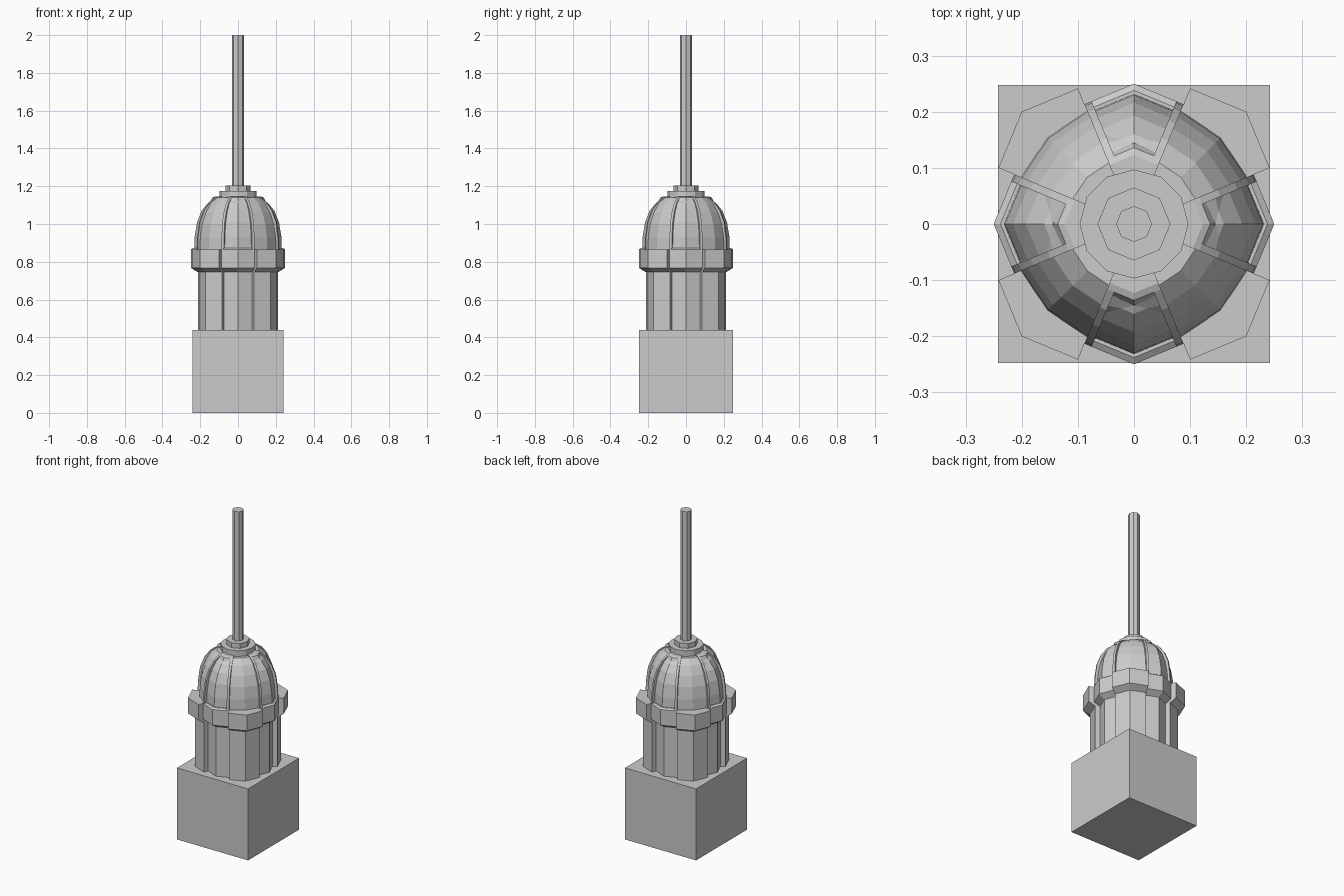
import bpy
import bmesh
from math import sin, cos, pi, radians

if "Cube" in bpy.data.objects:
    bpy.data.objects.remove(bpy.data.objects["Cube"])

stone = bpy.data.materials.new("grey_stone")
stone.use_nodes = True
stone.diffuse_color = (0.6, 0.6, 0.6, 1)
stone.node_tree.nodes["Principled BSDF"].inputs["Base Color"].default_value = (0.6, 0.6, 0.6, 1)


def loft(name, rings):
    """Skin a stack of equal-length rings and cap both ends."""
    bm = bmesh.new()
    loops = [[bm.verts.new(p) for p in ring] for ring in rings]
    n = len(loops[0])
    for low, high in zip(loops, loops[1:]):
        for i in range(n):
            j = (i + 1) % n
            bm.faces.new((low[i], low[j], high[j], high[i]))
    bm.faces.new(loops[0][::-1])
    bm.faces.new(loops[-1])
    bmesh.ops.recalc_face_normals(bm, faces=bm.faces)
    mesh = bpy.data.meshes.new(name)
    bm.to_mesh(mesh)
    bm.free()
    mesh.materials.append(stone)
    obj = bpy.data.objects.new(name, mesh)
    bpy.context.collection.objects.link(obj)
    return obj


def turned(name, profile, sides):
    """Faceted solid of revolution."""
    return loft(name, [[(r * cos(2 * pi * i / sides), r * sin(2 * pi * i / sides), z)
                        for i in range(sides)] for r, z in profile])


def edge_point(r, s, angle, z):
    """Point on an octagon of radius r; s runs -1..1 across one corner."""
    half = radians(22.5)
    along = s * r * sin(half) * cos(half)
    out = r * (1 - abs(s) * sin(half) ** 2)
    return (out * cos(angle) - along * sin(angle), out * sin(angle) + along * cos(angle), z)


def wedge(name, profile, angle, spans=None):
    """Eighth of an octagonal solid, centred on a corner."""
    rings = []
    for r, z in profile:
        span = spans(r) if spans else (-1, 0, 1)
        rings.append([(0, 0, z)] + [edge_point(r, s, angle, z) for s in span])
    return loft(name, rings)


# Square plinth
loft("plinth", [[(x * 0.242, y * 0.248, z) for x, y in ((-1, -1), (1, -1), (1, 1), (-1, 1))]
                for z in (0, 0.44)])

# Dome core, cap rings and mast
turned("dome", [(0.218, 0.86), (0.216, 0.93), (0.205, 1.0), (0.184, 1.06),
                (0.155, 1.11), (0.118, 1.14)], 16)
turned("lower_cap", [(0.097, 1.13), (0.097, 1.175)], 12)
turned("upper_cap", [(0.065, 1.17), (0.065, 1.205)], 8)
turned("mast", [(0.032, 1.2), (0.032, 2.0)], 8)

panel = [(0.232, 0.86), (0.23, 0.93), (0.217, 1.01), (0.193, 1.07), (0.16, 1.11), (0.13, 1.126)]
rib = [(0.25, 0.86), (0.247, 0.93), (0.235, 1.01), (0.21, 1.07), (0.174, 1.115),
       (0.136, 1.14), (0.123, 1.145)]
bar = [(0.145, 1.122), (0.136, 1.14), (0.123, 1.145)]

for k, side in enumerate(("left", "back", "right", "front")):
    face = k * pi / 2
    corner = face + pi / 4
    # Recessed bay on each face
    wedge(side + "_shaft_bay", [(0.213, 0.44), (0.213, 0.76)], face)
    wedge(side + "_collar_bay", [(0.213, 0.745), (0.25, 0.768), (0.25, 0.865), (0.238, 0.873)], face)
    wedge(side + "_dome_panel", panel, face)
    wedge(side + "_panel_top_bar", bar, face)
    for label, sign in (("a", -1), ("b", 1)):
        wedge(side + "_rib_" + label, rib, face,
              lambda r, sign=sign: (sign, sign * (1 - 0.013 / (r * 0.36))))
    # Projecting pier on each corner
    wedge(side + "_corner_pier", [(0.243, 0.44), (0.243, 0.76)], corner)
    wedge(side + "_corner_collar", [(0.243, 0.745), (0.283, 0.768), (0.283, 0.865)], corner)
